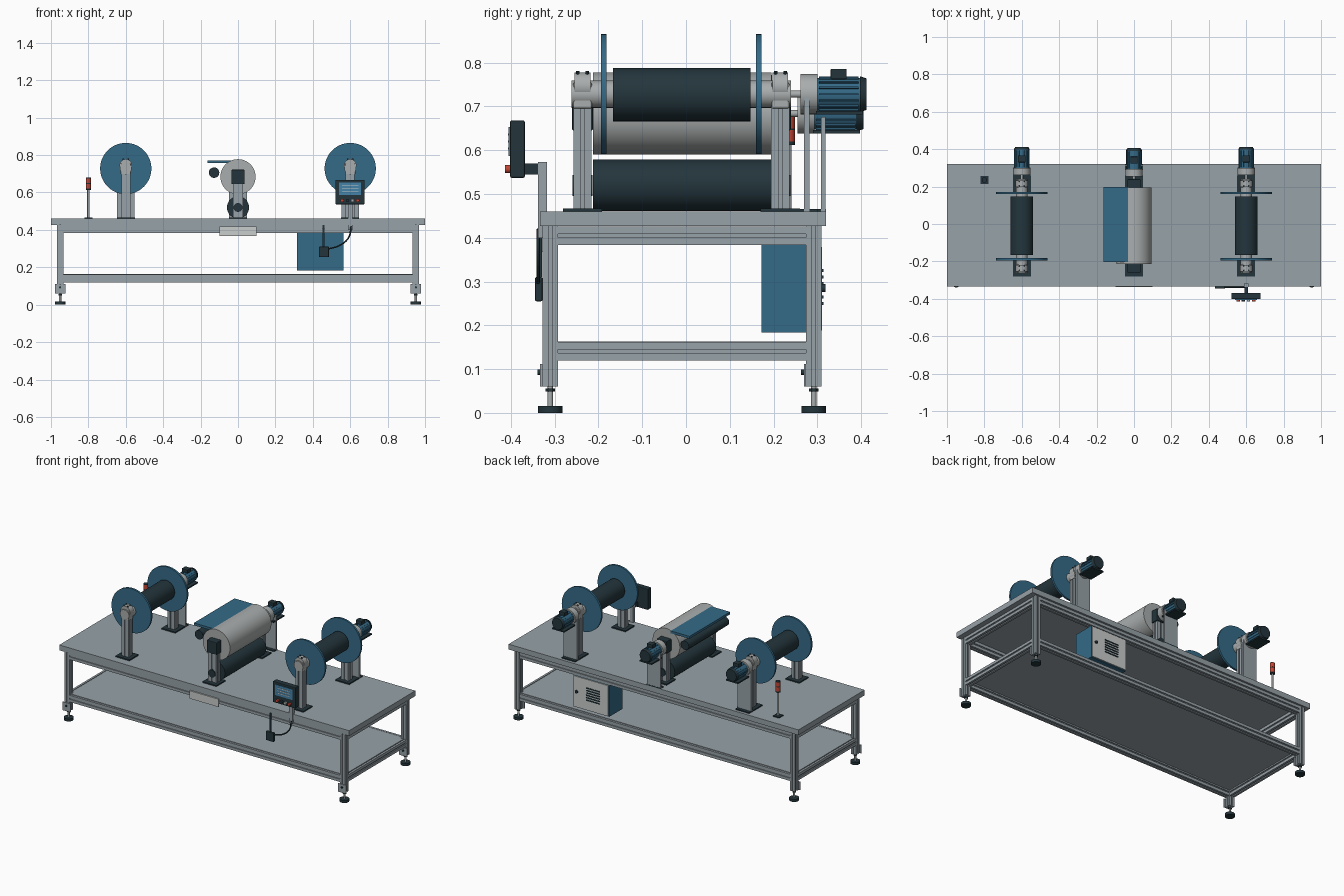
import bpy, bmesh, math
from mathutils import Vector, Matrix

cube = bpy.data.objects.get("Cube")
if cube:
    bpy.data.objects.remove(cube, do_unlink=True)


def material(name, rgb):
    m = bpy.data.materials.new(name)
    m.use_nodes = True
    m.diffuse_color = (*rgb, 1)
    m.node_tree.nodes["Principled BSDF"].inputs["Base Color"].default_value = (*rgb, 1)
    return m


GREY = material("aluminium_grey", (0.31, 0.36, 0.39))
STEEL = material("roller_steel", (0.40, 0.42, 0.42))
BLUE = material("machine_blue", (0.035, 0.145, 0.245))
DARK = material("dark_rubber", (0.017, 0.036, 0.045))
LIGHT = material("light_panel", (0.58, 0.61, 0.60))
RED = material("signal_red", (0.55, 0.06, 0.035))
SCREEN = material("screen_blue", (0.06, 0.23, 0.40))


def finish(name, bm, mat, smooth=False):
    bmesh.ops.recalc_face_normals(bm, faces=bm.faces)
    me = bpy.data.meshes.new(name)
    bm.to_mesh(me)
    bm.free()
    me.materials.append(mat)
    ob = bpy.data.objects.new(name, me)
    bpy.context.collection.objects.link(ob)
    if smooth:
        bpy.ops.object.select_all(action='DESELECT')
        ob.select_set(True)
        bpy.context.view_layer.objects.active = ob
        bpy.ops.object.shade_smooth_by_angle(angle=math.radians(35))
    return ob


def box(name, x, y, z, mat, bevel=0):
    """Box from three (low, high) ranges."""
    bm = bmesh.new()
    bmesh.ops.create_cube(bm, size=1)
    for v in bm.verts:
        v.co = Vector([(r[0] + r[1]) / 2 + c * (r[1] - r[0]) for r, c in zip((x, y, z), v.co)])
    if bevel:
        bmesh.ops.bevel(bm, geom=bm.edges[:], offset=bevel, segments=2, affect='EDGES', profile=0.5)
    return finish(name, bm, mat)


def around(c, half):
    return (c - half, c + half)


def cylinder(name, axis, span, centre, r, mat, sides=32, r2=None):
    """Cylinder along an axis; centre holds the other two coordinates."""
    bm = bmesh.new()
    bmesh.ops.create_cone(bm, cap_ends=True, segments=sides, radius1=r,
                          radius2=r if r2 is None else r2, depth=span[1] - span[0])
    mid = list(centre)
    mid.insert('XYZ'.index(axis), sum(span) / 2)
    turn = {'X': Matrix.Rotation(math.pi / 2, 4, 'Y'),
            'Y': Matrix.Rotation(-math.pi / 2, 4, 'X'), 'Z': Matrix()}[axis]
    bm.transform(Matrix.Translation(mid) @ turn)
    return finish(name, bm, mat, sides > 8)


def slotted_bar(name, axis, span, centre, w, h):
    """Aluminium profile with a slot along each of its four sides."""
    s, d = 0.004, 0.006
    corner = [(w, s), (w, h), (s, h), (s, h - d), (-s, h - d), (-s, h)]
    ring = corner + [(-w, h), (-w, s), (-w + d, s), (-w + d, -s), (-w, -s), (-w, -h)]
    ring += [(-s, -h), (-s, -h + d), (s, -h + d), (s, -h), (w, -h), (w, -s), (w - d, -s), (w - d, s)]
    i = 'XYZ'.index(axis)
    bm = bmesh.new()
    verts = []
    for a, b in ring:
        p = [centre[0] + a, centre[1] + b]
        p.insert(i, span[0])
        verts.append(bm.verts.new(p))
    face = bm.faces.new(verts)
    out = bmesh.ops.extrude_face_region(bm, geom=[face])
    move = [0, 0, 0]
    move[i] = span[1] - span[0]
    bmesh.ops.translate(bm, vec=move, verts=[g for g in out["geom"] if isinstance(g, bmesh.types.BMVert)])
    return finish(name, bm, GREY)


# Table: top, shelf, legs, feet and rails
FRONT, BACK = -0.31, 0.292
box("table_top", (-1, 1), (-0.333, 0.32), (0.427, 0.46), GREY)
box("lower_shelf", (-0.95, 0.95), (FRONT, BACK), (0.153, 0.163), GREY)
for x in (-0.951, 0.951):
    for y in (FRONT, BACK):
        slotted_bar("leg", 'Z', (0.06, 0.427), (x, y), 0.017, 0.018)
        cylinder("foot_pad", 'Z', (0, 0.016), (x, y), 0.028, DARK)
        cylinder("foot_stem", 'Z', (0.016, 0.06), (x, y), 0.006, STEEL, 16)
        cylinder("foot_nut", 'Z', (0.049, 0.056), (x, y), 0.011, DARK, 6)
        box("foot_bracket", around(x, 0.028), (y - 0.023, y - 0.018), (0.06, 0.112), GREY)
        cylinder("bracket_bolt", 'Y', (y - 0.029, y - 0.023), (x, 0.093), 0.006, DARK, 12)
    for z in (0.141, 0.405):
        slotted_bar("side_rail", 'Y', (FRONT + 0.018, BACK - 0.018), (x, z), 0.017, 0.021)
for y in (FRONT, BACK):
    for z in (0.141, 0.405):
        slotted_bar("long_rail", 'X', (-0.934, 0.934), (y, z), 0.017, 0.021)
box("name_plate", (-0.1, 0.1), (-0.336, -0.328), (0.368, 0.417), LIGHT)


def drive(x, z, y0, foot):
    """Geared motor standing on an upright plate behind the rollers."""
    cylinder("drive_shaft", 'Y', (0.23, y0 + 0.01), (x, z), 0.008, STEEL, 20)
    cylinder("gearbox", 'Y', (y0, y0 + 0.038), (x, z), 0.046, STEEL)
    cylinder("motor_body", 'Y', (y0 + 0.038, y0 + 0.135), (x, z), 0.037, BLUE)
    for k in range(16):
        a = k * math.tau / 16
        fin = box("motor_fin", (0.034, 0.041), (y0 + 0.042, y0 + 0.132), (-0.002, 0.002), BLUE)
        fin.data.transform(Matrix.Translation((x, 0, z)) @ Matrix.Rotation(a, 4, 'Y'))
    cylinder("motor_fan_cover", 'Y', (y0 + 0.135, y0 + 0.15), (x, z), 0.041, DARK, 32, 0.036)
    box("motor_terminal_box", around(x, 0.02), (y0 + 0.068, y0 + 0.105), (z + 0.034, z + 0.058), DARK, 0.003)
    box("motor_foot", around(x, 0.042), (y0 + 0.035, y0 + 0.142), (z - 0.046, z - 0.038), DARK)
    box("motor_upright", around(x, 0.047), foot, (0.46, z - 0.008), GREY)
    box("motor_base", around(x, 0.047), (foot[0] - 0.02, min(foot[1] + 0.02, 0.32)), (0.46, 0.466), DARK)


# Two reel stands
POSTS = ((-0.258, -0.215), (0.195, 0.236))
for x in (-0.6, 0.6):
    for y in POSTS:
        mid = sum(y) / 2
        box("stand_base", around(x, 0.048), around(mid, 0.045), (0.46, 0.467), DARK)
        slotted_bar("stand_post", 'Z', (0.467, 0.70), (x, mid), 0.024, 0.021)
        box("bearing_block", around(x, 0.027), y, (0.695, 0.755), STEEL, 0.004)
        cylinder("bearing_cap", 'Y', (mid - 0.018, mid + 0.018), (x, 0.745), 0.033, STEEL)
        for dx in (-0.013, 0.013):
            for dy in (-0.011, 0.011):
                cylinder("bearing_bolt", 'Z', (0.76, 0.781), (x + dx, mid + dy), 0.004, DARK, 8)
    cylinder("reel_shaft", 'Y', (-0.262, 0.24), (x, 0.728), 0.031, STEEL)
    cylinder("material_roll", 'Y', (-0.167, 0.147), (x, 0.727), 0.061, DARK, 64)
    for y in (-0.188, 0.166):
        cylinder("reel_flange", 'Y', around(y, 0.006), (x, 0.728), 0.137, BLUE, 64)
    drive(x, 0.728, 0.262, (0.27, 0.282))

# Centre press: large roller, lower roller, guide roller and blue guide plate
SPAN = (-0.213, 0.195)
cylinder("main_roller", 'Y', SPAN, (0, 0.684), 0.094, STEEL, 64)
cylinder("lower_roller", 'Y', SPAN, (0, 0.52), 0.059, DARK, 64)
cylinder("guide_roller", 'Y', (-0.203, 0.195), (-0.128, 0.706), 0.028, DARK)
box("guide_plate", (-0.162, -0.03), (-0.203, 0.197), (0.757, 0.772), BLUE)
for y in POSTS:
    mid = sum(y) / 2
    box("press_base", around(0, 0.048), around(mid, 0.045), (0.46, 0.467), DARK)
    slotted_bar("press_post", 'Z', (0.467, 0.72), (0, mid), 0.028, 0.018)
    box("press_bearing", around(0, 0.035), (mid - 0.024, mid + 0.024), (0.645, 0.722), DARK, 0.004)
    cylinder("lower_bearing", 'Y', (mid - 0.023, mid + 0.023), (0, 0.52), 0.024, DARK)
drive(0, 0.684, 0.255, (0.308, 0.319))

# Control panel on its post
box("panel_post", (0.588, 0.612), (-0.338, -0.318), (0.40, 0.573), GREY)
box("panel_arm", (0.59, 0.61), (-0.37, -0.335), (0.545, 0.57), DARK)
box("panel_case", (0.521, 0.677), (-0.402, -0.368), (0.537, 0.668), DARK, 0.004)
box("panel_screen", (0.54, 0.658), (-0.405, -0.401), (0.587, 0.653), SCREEN)
for k in range(3):
    box("screen_line", (0.555, 0.643), (-0.407, -0.404), around(0.604 + k * 0.016, 0.0022), LIGHT)
for x, mat in ((0.557, RED), (0.585, DARK), (0.612, STEEL), (0.64, RED)):
    cylinder("panel_button", 'Y', (-0.414, -0.401), (x, 0.557), 0.009, mat, 20)

# Hand switch hanging from the table edge, with cable
box("switch_box", (0.432, 0.486), (-0.345, -0.328), (0.255, 0.31), DARK, 0.003)
box("switch_hanger", (0.453, 0.463), (-0.335, -0.329), (0.31, 0.425), DARK)
curve = bpy.data.curves.new("switch_cable", 'CURVE')
curve.dimensions = '3D'
curve.bevel_depth = 0.004
curve.bevel_resolution = 2
spline = curve.splines.new('BEZIER')
path = [(0.605, 0.42), (0.592, 0.36), (0.545, 0.318), (0.484, 0.298)]
spline.bezier_points.add(len(path) - 1)
for p, (x, z) in zip(spline.bezier_points, path):
    p.co = (x, -0.338, z)
    p.handle_left_type = p.handle_right_type = 'AUTO'
curve.materials.append(DARK)
bpy.context.collection.objects.link(bpy.data.objects.new("switch_cable", curve))

# Electrical cabinet under the table with door, vents and handle
box("cabinet", (0.316, 0.564), (0.173, 0.305), (0.184, 0.383), BLUE)
box("cabinet_door", (0.32, 0.56), (0.304, 0.311), (0.188, 0.379), LIGHT)
for k in range(6):
    box("door_vent", (0.375, 0.47), (0.31, 0.314), around(0.25 + k * 0.015, 0.0035), DARK)
cylinder("door_handle", 'Y', (0.31, 0.319), (0.535, 0.285), 0.009, DARK, 16)

# Signal lamp
LAMP = (-0.8, 0.235)
box("lamp_base", around(LAMP[0], 0.021), around(LAMP[1], 0.021), (0.46, 0.466), DARK)
cylinder("lamp_pole", 'Z', (0.466, 0.615), LAMP, 0.006, STEEL, 16)
cylinder("lamp_collar", 'Z', (0.612, 0.62), LAMP, 0.014, DARK, 24)
for z in (0.62, 0.65):
    cylinder("lamp_light", 'Z', (z, z + 0.026), LAMP, 0.014, RED, 24)
    cylinder("lamp_ring", 'Z', (z + 0.026, z + 0.03), LAMP, 0.0135, DARK, 24)
